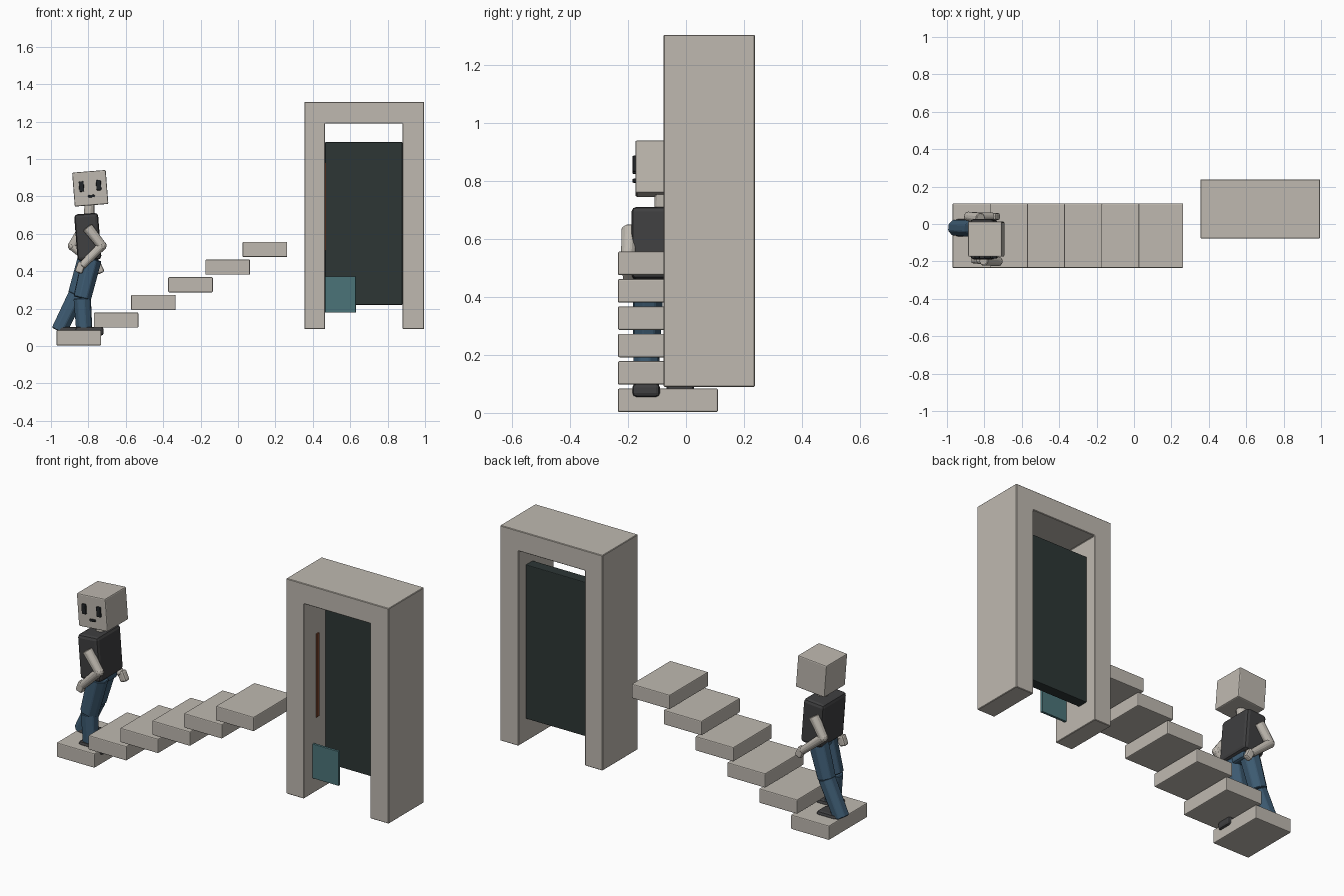
import bpy, bmesh, math
from mathutils import Vector, Matrix

if "Cube" in bpy.data.objects:
    bpy.data.objects.remove(bpy.data.objects["Cube"])


def material(name, rgb):
    m = bpy.data.materials.new(name)
    m.diffuse_color = (*rgb, 1)
    m.use_nodes = True
    m.node_tree.nodes["Principled BSDF"].inputs["Base Color"].default_value = m.diffuse_color
    return m


STONE = material("pale stone", (0.52, 0.485, 0.435))
DOOR = material("dark green", (0.026, 0.037, 0.036))
SHIRT = material("charcoal", (0.05, 0.05, 0.052))
DENIM = material("denim blue", (0.047, 0.105, 0.17))
TEAL = material("teal", (0.07, 0.175, 0.19))
COPPER = material("copper brown", (0.21, 0.065, 0.03))
INK = material("ink", (0.015, 0.018, 0.021))


def finish(name, bm, mat, bevel=0, segments=2):
    bmesh.ops.recalc_face_normals(bm, faces=bm.faces)
    me = bpy.data.meshes.new(name)
    bm.to_mesh(me)
    bm.free()
    me.materials.append(mat)
    ob = bpy.data.objects.new(name, me)
    bpy.context.collection.objects.link(ob)
    if bevel:
        mod = ob.modifiers.new("soft edges", "BEVEL")
        mod.width, mod.segments = bevel, segments
    return ob


def box(name, centre, size, mat, bevel=0, tilt=0):
    bm = bmesh.new()
    bmesh.ops.create_cube(bm, size=1, matrix=Matrix.Diagonal((*size, 1)))
    ob = finish(name, bm, mat, bevel)
    ob.location = centre
    ob.rotation_euler.y = math.radians(tilt)
    return ob


def span(name, x, y, z, mat, bevel=0):
    lo, hi = Vector((x[0], y[0], z[0])), Vector((x[1], y[1], z[1]))
    return box(name, (lo + hi) / 2, hi - lo, mat, bevel)


def limb(name, a, b, r1, r2, mat, sides=8):
    """Tapered faceted prism running from a to b."""
    a, b = Vector(a), Vector(b)
    d = b - a
    bm = bmesh.new()
    bmesh.ops.create_cone(bm, cap_ends=True, segments=sides, radius1=r1, radius2=r2, depth=d.length,
                          matrix=Matrix.Rotation(math.pi / sides, 4, "Z"))
    ob = finish(name, bm, mat, 0.004, 1)
    ob.location = (a + b) / 2
    ob.rotation_mode = "QUATERNION"
    ob.rotation_quaternion = d.to_track_quat("Z", "Y")
    return ob


# Floating stairs
for i in range(6):
    x, z = -0.97 + 0.199 * i, 0.003 + 0.0945 * i
    span(f"step_{i + 1}", (x, x + 0.238), (-0.235, 0.11), (z, z + 0.081), STONE, 0.005)

# Doorway frame: an upside-down U profile given depth
outline = [(0.355, 0.09), (0.355, 1.305), (0.995, 1.305), (0.995, 0.09),
           (0.88, 0.09), (0.88, 1.19), (0.465, 1.19), (0.465, 0.09)]
bm = bmesh.new()
face = bm.faces.new([bm.verts.new((x, -0.077, z)) for x, z in outline])
ext = bmesh.ops.extrude_face_region(bm, geom=[face])
bmesh.ops.translate(bm, vec=(0, 0.315, 0), verts=[v for v in ext["geom"] if isinstance(v, bmesh.types.BMVert)])
finish("door_frame", bm, STONE, 0.003, 1)

# Door panel, jamb strip and small plate
span("door_panel", (0.466, 0.879), (0.113, 0.175), (0.22, 1.09), DOOR, 0.004)
span("jamb_strip", (0.462, 0.471), (0.03, 0.055), (0.51, 0.98), COPPER)
span("teal_plate", (0.466, 0.63), (-0.003, 0.012), (0.178, 0.372), TEAL, 0.002)

# Figure: head, face, neck and torso share one slight lean
LEAN, YC = -4.5, -0.081
head_c = Vector((-0.79, YC, 0.843))
box("head", head_c, (0.18, 0.188, 0.182), STONE, 0.006, LEAN)
turn = Matrix.Rotation(math.radians(LEAN), 3, "Y")
for name, dx, dz, w, h in (("left_eye", -0.046, 0.013, 0.026, 0.056),
                           ("right_eye", 0.046, 0.013, 0.026, 0.056),
                           ("mouth", 0.003, -0.042, 0.036, 0.013)):
    box(name, head_c + turn @ Vector((dx, -0.096, dz)), (w, 0.016, h), INK, 0.005, LEAN)
limb("neck", (-0.797, YC, 0.69), (-0.793, YC, 0.765), 0.03, 0.027, STONE, 12)
box("torso", (-0.803, YC, 0.583), (0.128, 0.215, 0.25), SHIRT, 0.018, LEAN)
box("hips", (-0.792, YC, 0.455), (0.09, 0.15, 0.06), DENIM, 0.012, LEAN)

# Arms: shoulder, elbow and hand points
arms = {
    "near": ((-0.805, -0.193, 0.635), (-0.728, -0.2, 0.535), (-0.835, -0.193, 0.428)),
    "far": ((-0.82, 0.03, 0.635), (-0.885, 0.04, 0.535), (-0.755, 0.04, 0.425)),
}
for side, (s, e, h) in arms.items():
    limb(f"{side}_upper_arm", s, e, 0.031, 0.026, STONE)
    limb(f"{side}_forearm", e, h, 0.026, 0.022, STONE)
    bm = bmesh.new()
    bmesh.ops.create_icosphere(bm, subdivisions=2, radius=0.026)
    finish(f"{side}_elbow", bm, STONE).location = e
    box(f"{side}_hand", (Vector(h) + (Vector(h) - Vector(e)) * 0.08), (0.042, 0.036, 0.06), STONE, 0.01,
        20 if side == "near" else -25)

# Legs: hip, knee and ankle points
legs = {
    "near": ((-0.782, -0.13, 0.465), (-0.833, -0.135, 0.255), (-0.822, -0.137, 0.085)),
    "far": ((-0.805, -0.03, 0.465), (-0.862, -0.025, 0.275), (-0.957, -0.02, 0.08)),
}
for side, (p, k, a) in legs.items():
    limb(f"{side}_thigh", p, k, 0.056, 0.05, DENIM)
    limb(f"{side}_shin", k, a, 0.048, 0.045, DENIM)

# Shoes
span("near_shoe", (-0.87, -0.718), (-0.185, -0.09), (0.055, 0.102), SHIRT, 0.014)
span("far_shoe", (-0.955, -0.83), (-0.067, 0.027), (0.055, 0.102), SHIRT, 0.014)
